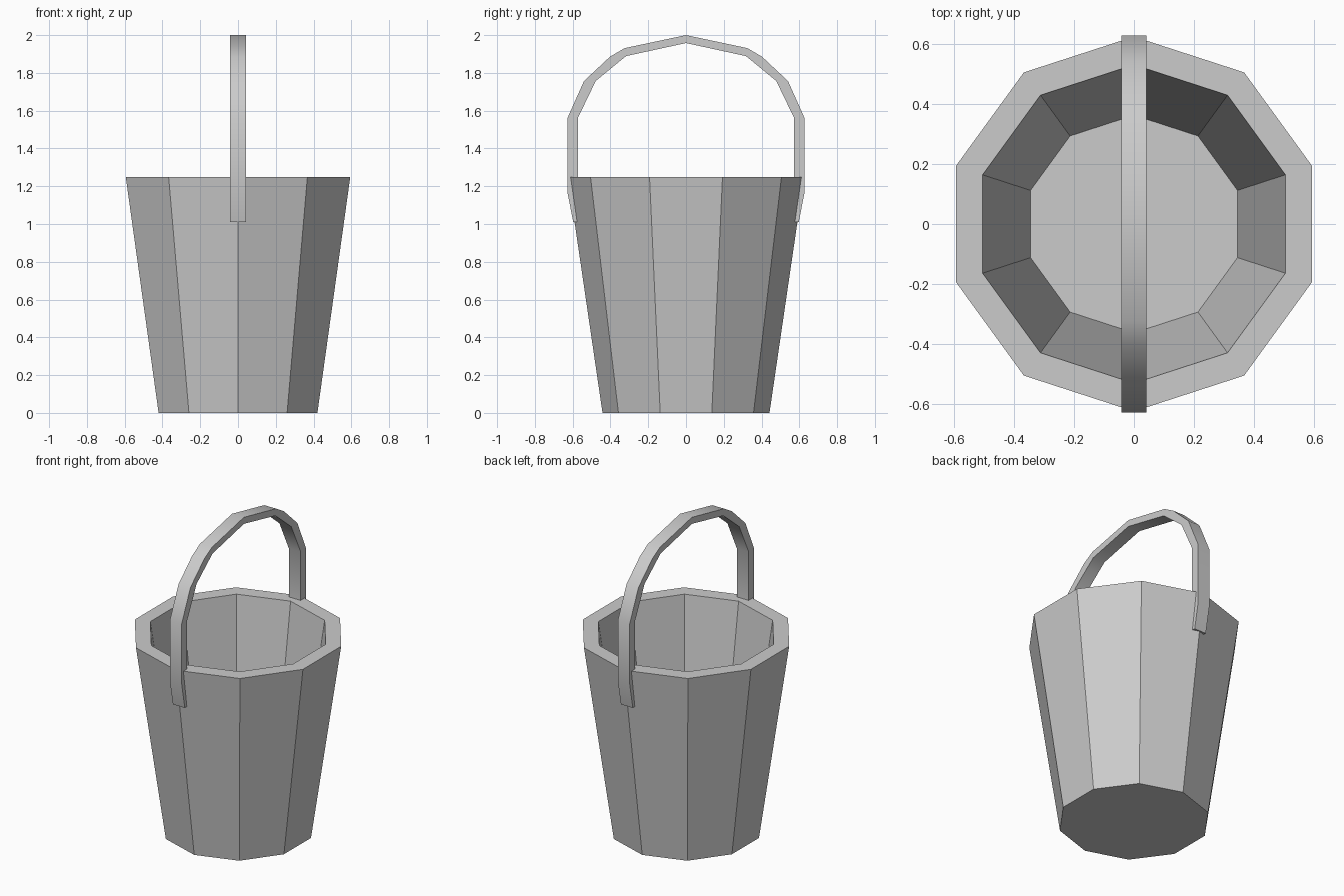
import bpy, bmesh, math

if "Cube" in bpy.data.objects:
    bpy.data.objects.remove(bpy.data.objects["Cube"])


def finish(name, bm):
    bmesh.ops.recalc_face_normals(bm, faces=bm.faces)
    mesh = bpy.data.meshes.new(name)
    bm.to_mesh(mesh)
    bm.free()
    obj = bpy.data.objects.new(name, mesh)
    bpy.context.collection.objects.link(obj)
    return obj


def bridge(bm, a, b):
    n = len(a)
    for i in range(n):
        j = (i + 1) % n
        bm.faces.new((a[i], a[j], b[j], b[i]))


# Ten-sided tapered bucket: outer wall, flat rim, inner wall, floor
SIDES = 10
profile = [(0.442, 0.0), (0.625, 1.25), (0.531, 1.25), (0.363, 0.09)]  # radius, z
bm = bmesh.new()
rings = []
for r, z in profile:
    angles = [math.pi / 2 + math.tau * i / SIDES for i in range(SIDES)]
    rings.append([bm.verts.new((r * math.cos(a), r * math.sin(a), z)) for a in angles])
for a, b in zip(rings, rings[1:]):
    bridge(bm, a, b)
bm.faces.new(rings[0])
bm.faces.new(rings[-1])
finish("bucket", bm)

# Arched strap handle: half profile of (outer y, z, inner y, z), mirrored in y
half = [
    (0.597, 1.01, 0.548, 1.015),
    (0.628, 1.17, 0.573, 1.18),
    (0.628, 1.56, 0.573, 1.56),
    (0.540, 1.757, 0.478, 1.757),
    (0.402, 1.886, 0.375, 1.842),
    (0.325, 1.931, 0.317, 1.889),
]
path = half + [(0, 2.0, 0, 1.958)] + [(-a, b, -c, d) for a, b, c, d in reversed(half)]
W = 0.042
bm = bmesh.new()
rings = [[bm.verts.new(p) for p in ((-W, oy, oz), (W, oy, oz), (W, iy, iz), (-W, iy, iz))]
         for oy, oz, iy, iz in path]
for a, b in zip(rings, rings[1:]):
    bridge(bm, a, b)
bm.faces.new(rings[0])
bm.faces.new(rings[-1])
handle = finish("handle", bm)

# Smooth along the strap, sharp at its long edges
bpy.ops.object.select_all(action='DESELECT')
handle.select_set(True)
bpy.context.view_layer.objects.active = handle
bpy.ops.object.shade_smooth_by_angle(angle=math.radians(40))
